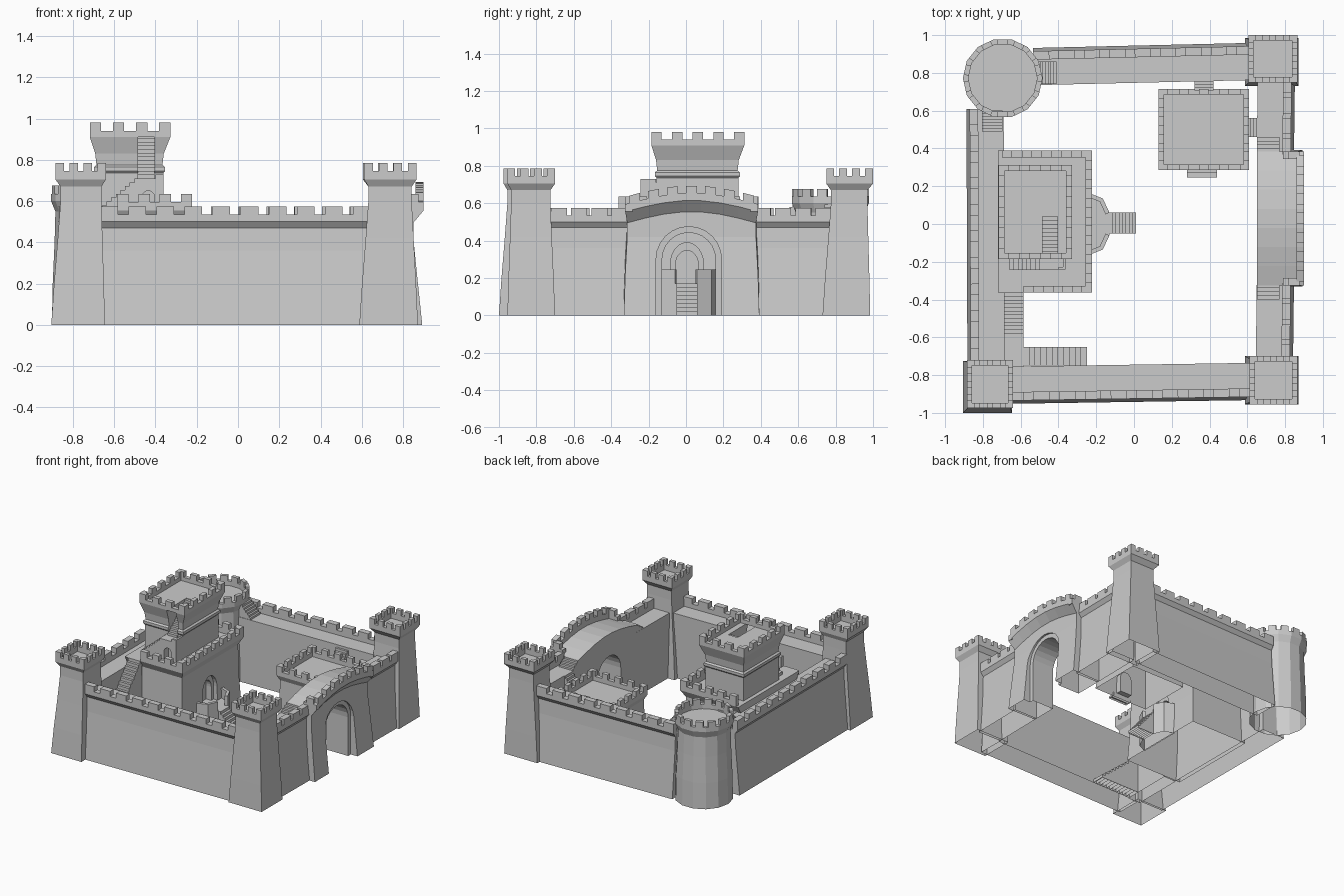
import bpy, bmesh
from math import sin, cos, pi
from mathutils import Vector as V

if "Cube" in bpy.data.objects:
    bpy.data.objects.remove(bpy.data.objects["Cube"])


def finish(name, bm):
    bmesh.ops.recalc_face_normals(bm, faces=bm.faces)
    me = bpy.data.meshes.new(name)
    bm.to_mesh(me)
    bm.free()
    ob = bpy.data.objects.new(name, me)
    bpy.context.collection.objects.link(ob)
    return ob


def add_loft(bm, sections):
    rings = [[bm.verts.new(p) for p in s] for s in sections]
    n = len(rings[0])
    for a, b in zip(rings, rings[1:]):
        for i in range(n):
            j = (i + 1) % n
            bm.faces.new((a[i], a[j], b[j], b[i]))
    bm.faces.new(rings[0][::-1])
    bm.faces.new(rings[-1])


def loft(name, sections):
    bm = bmesh.new()
    add_loft(bm, sections)
    return finish(name, bm)


def rect(x0, x1, y0, y1, z, g=0.0):
    return [(x0 - g, y0 - g, z), (x1 + g, y0 - g, z), (x1 + g, y1 + g, z), (x0 - g, y1 + g, z)]


def box(name, x0, x1, y0, y1, z0, z1):
    return loft(name, [rect(x0, x1, y0, y1, z0), rect(x0, x1, y0, y1, z1)])


def add_block(bm, p, q, th, lo, hi):
    # upright slab from p to q, thickened to the left of travel
    d = (q - p).xy.normalized()
    off = V((-d.y * th, d.x * th, 0))
    quad = [p, q, q + off, p + off]
    add_loft(bm, [[c + V((0, 0, h)) for c in quad] for h in (lo, hi)])


def parapet(name, pts, count, w=0.05, th=0.03, hp=0.035, hm=0.04, closed=False):
    # low wall along a path; count(edge length) gives the merlons on each edge
    bm = bmesh.new()
    pts = [V(p) for p in pts]
    ends = list(zip(pts, pts[1:] + pts[:1])) if closed else list(zip(pts, pts[1:]))
    for p, q in ends:
        add_block(bm, p, q, th, 0, hp)
        L = (q - p).length
        n = count(L)
        for i in range(n):
            s = i * (L - w) / (n - 1) if n > 1 else (L - w) / 2
            add_block(bm, p.lerp(q, s / L), p.lerp(q, (s + w) / L), th, hp, hp + hm)
    return finish(name, bm)


def stairs(name, a, b, w, z0, z1, n, zb):
    bm = bmesh.new()
    a, b = V((*a, 0)), V((*b, 0))
    d = (b - a).normalized()
    shift = V((d.y, -d.x, 0)) * w / 2
    for i in range(n):
        add_block(bm, a.lerp(b, i / n) + shift, a.lerp(b, (i + 1) / n) + shift,
                  w, zb, z0 + (z1 - z0) * (i + 1) / n)
    return finish(name, bm)


def arch(axis, c, half, zb, spring, d0, d1, point=1.0):
    prof = [(c - half, zb), (c + half, zb)]
    prof += [(c + half * cos(t * pi / 12), spring + half * point * sin(t * pi / 12)) for t in range(13)]
    return loft("cutter", [[(d, u, z) if axis == 'x' else (u, d, z) for u, z in prof] for d in (d0, d1)])


def cut(ob, *cutters):
    for c in cutters:
        c.hide_render = True
        m = ob.modifiers.new("cut", 'BOOLEAN')
        m.object, m.operation, m.solver = c, 'DIFFERENCE', 'EXACT'
    bpy.context.view_layer.update()
    dg = bpy.context.evaluated_depsgraph_get()
    me = bpy.data.meshes.new_from_object(ob.evaluated_get(dg))
    ob.modifiers.clear()
    ob.data = me
    for c in cutters:
        bpy.data.objects.remove(c)


# curtain walls: inner line a -> b, outside to the right of travel
WALL = [(0, 0), (.197, 0), (.178, .2), (.163, .36), (.158, .47), (.18, .5), (0, .5)]


def wall(name, a, b):
    a, b = V((*a, 0)), V((*b, 0))
    d = (b - a).normalized()
    out = V((d.y, -d.x, 0))
    loft(name, [[p + out * o + V((0, 0, z)) for o, z in WALL] for p in (a, b)])
    up = V((0, 0, .5))
    parapet(name + "_battlement", [a + out * .18 + up, b + out * .18 + up],
            lambda L: round(L / .145) + 1, .085, .045)


wall("front_wall", (-.67, -.755), (.64, -.735))
wall("right_wall_front", (.645, -.72), (.65, -.31))
wall("right_wall_back", (.65, .37), (.655, .78))
wall("back_wall", (.63, .762), (-.53, .735))
wall("left_wall", (-.69, .61), (-.685, -.74))


# square corner towers: base, waist and parapet rectangles
def tower(name, base, waist, top):
    mix = lambda t: [p + (q - p) * t for p, q in zip(base, waist)]
    loft(name, [rect(*mix(t), z) for t, z in ((0, 0), (.3, .2), (.7, .42), (1, .6), (1, .67))]
         + [rect(*top, .705)])
    parapet(name + "_battlement", rect(*top, .705), lambda L: 4, .042, .028, .04, .04, True)


tower("front_left_tower", (-.905, -.645, -1, -.725), (-.86, -.662, -.955, -.735), (-.885, -.64, -.975, -.72))
tower("front_right_tower", (.588, .872, -.955, -.70), (.632, .842, -.935, -.725), (.612, .865, -.955, -.70))
tower("back_right_tower", (.588, .872, .73, .985), (.632, .842, .775, .97), (.605, .865, .75, 1.0))


# round corner tower
def circle(r, z, n=14):
    return [(-.695 + r * cos(2 * pi * i / n), .772 + r * sin(2 * pi * i / n), z) for i in range(n)]


loft("round_tower", [circle(r, z) for r, z in
                     ((.207, 0), (.203, .2), (.194, .4), (.19, .55), (.211, .6))])
parapet("round_tower_battlement", circle(.211, .6), lambda L: 1, .055, .028, .035, .04, True)
stairs("round_tower_stairs_east", (-.41, .80), (-.51, .80), .12, .5, .61, 7, .49)
stairs("round_tower_stairs_south", (-.75, .49), (-.75, .6), .11, .5, .61, 7, .49)

# gatehouse with arched top
YC, YH = .03, .355


def gate_z(t):
    return .555 + .06 * cos(t * pi / 2)


ts = [-1 + 2 * i / 7 for i in range(8)]
secs = []
for t in ts:
    h = gate_z(t)
    secs.append([(.65, YC + YH * t, 0), (.893, YC + YH * t * 1.02, 0), (.87, YC + YH * t, .22),
                 (.85, YC + YH * t * .97, .42), (.85, YC + YH * t * .97, h - .06),
                 (.9, YC + YH * t, h), (.65, YC + YH * t, h)])
gate = loft("gatehouse", secs)
cut(gate, arch('x', .015, .175, -.1, .3, .835, 1.1), arch('x', .015, .143, -.1, .3, .5, 1.0))
path = [(.79, YC - YH, .555)] + [(.9, YC + YH * t, gate_z(t)) for t in ts] + [(.79, YC + YH, .555)]
parapet("gatehouse_battlement", path, lambda L: 1, .06, .04, .04, .04)
stairs("gate_stairs_front", (.71, -.40), (.71, -.32), .12, .5, .555, 4, .49)
stairs("gate_stairs_back", (.71, .46), (.71, .38), .12, .5, .555, 4, .49)

# keep, lower storey
lower = loft("keep_lower", [rect(-.72, -.232, -.35, .378, 0), rect(-.72, -.245, -.335, .363, .25),
                            rect(-.72, -.25, -.33, .358, .5), rect(-.72, -.222, -.362, .388, .555)])
cut(lower, arch('x', .005, .088, .17, .275, -.275, -.1, 1.3), arch('x', .005, .06, .17, .275, -.32, -.1, 1.2))
parapet("keep_lower_battlement",
        [(-.585, -.362, .555), (-.222, -.362, .555), (-.222, .388, .555), (-.7, .388, .555)],
        lambda L: round(L / .11) + 1, .055, .035, .04, .04)

# keep, upper storey with a stair trench to the roof
K, P = (-.69, -.362, -.158, .28), (-.718, -.328, -.185, .312)
upper = loft("keep_upper", [rect(*K, .54), rect(*K, .735), rect(*K, .745, .008), rect(*K, .765, .008),
                            rect(*K, .775, -.004), rect(*K, .83, .002), rect(*P, .91)])
cut(upper, box("cutter", -.485, -.405, -.3, .06, .71, 1))
parapet("keep_upper_battlement", rect(*P, .91), lambda L: 5 if L > .45 else 4, .055, .032, .03, .04, True)
stairs("keep_roof_stairs", (-.445, -.17), (-.445, .06), .082, .71, .905, 11, .70)
stairs("keep_side_stairs", (-.66, -.2), (-.48, -.2), .085, .56, .71, 8, .55)
landing = box("keep_landing", -.48, -.362, -.242, -.15, .54, .71)
cut(landing, arch('y', -.435, .03, .556, .62, -.3, -.19))
parapet("landing_rail", [(-.40, -.242, .71), (-.362, -.242, .71), (-.362, -.16, .71)],
        lambda L: 0, .02, .015, .02)

# keep entrance: faceted terrace and steps
side = [(-.24, -.165), (-.165, -.135), (-.13, -.06)]
loop = side + [(x, -y) for x, y in side[::-1]]
loft("entrance_terrace", [[(x, y, z) for x, y in loop] for z in (0, .17)])
for nm, part in (("left", loop[:3]), ("right", loop[3:])):
    parapet("terrace_rail_" + nm, [(x, y, .17) for x, y in part], lambda L: 0, .02, .022, .075)
stairs("entrance_steps", (.01, .005), (-.13, .005), .112, 0, .17, 8, 0)

# stairs from the yard up to the keep roof
stairs("yard_stairs", (-.25, -.70), (-.585, -.70), .1, 0, .28, 11, 0)
box("stair_platform", -.69, -.585, -.76, -.36, 0, .28)
stairs("keep_outer_stairs", (-.637, -.58), (-.637, -.345), .104, .28, .555, 12, .27)

# small yard building with links to the walls
B = (.145, .595, .3, .7)
hall = loft("yard_building", [rect(*B, 0, .008), rect(*B, .2), rect(*B, .35, -.004), rect(*B, .39, .015)])
cut(hall, arch('y', .36, .05, .03, .15, .2, .34))
parapet("yard_building_battlement", rect(*B, .39, .015), lambda L: 5, .05, .03, .035, .04, True)
stairs("hall_link_east", (.59, .51), (.66, .51), .1, .40, .5, 5, .36)
stairs("hall_link_north", (.37, .69), (.37, .77), .1, .40, .5, 5, .36)
stairs("hall_steps", (.36, .245), (.36, .3), .16, 0, .03, 2, 0)

# leave the undersides open
for ob in bpy.data.objects:
    bm = bmesh.new()
    bm.from_mesh(ob.data)
    low = [f for f in bm.faces if all(v.co.z < .001 for v in f.verts)]
    bmesh.ops.delete(bm, geom=low, context='FACES')
    bm.to_mesh(ob.data)
    bm.free()
